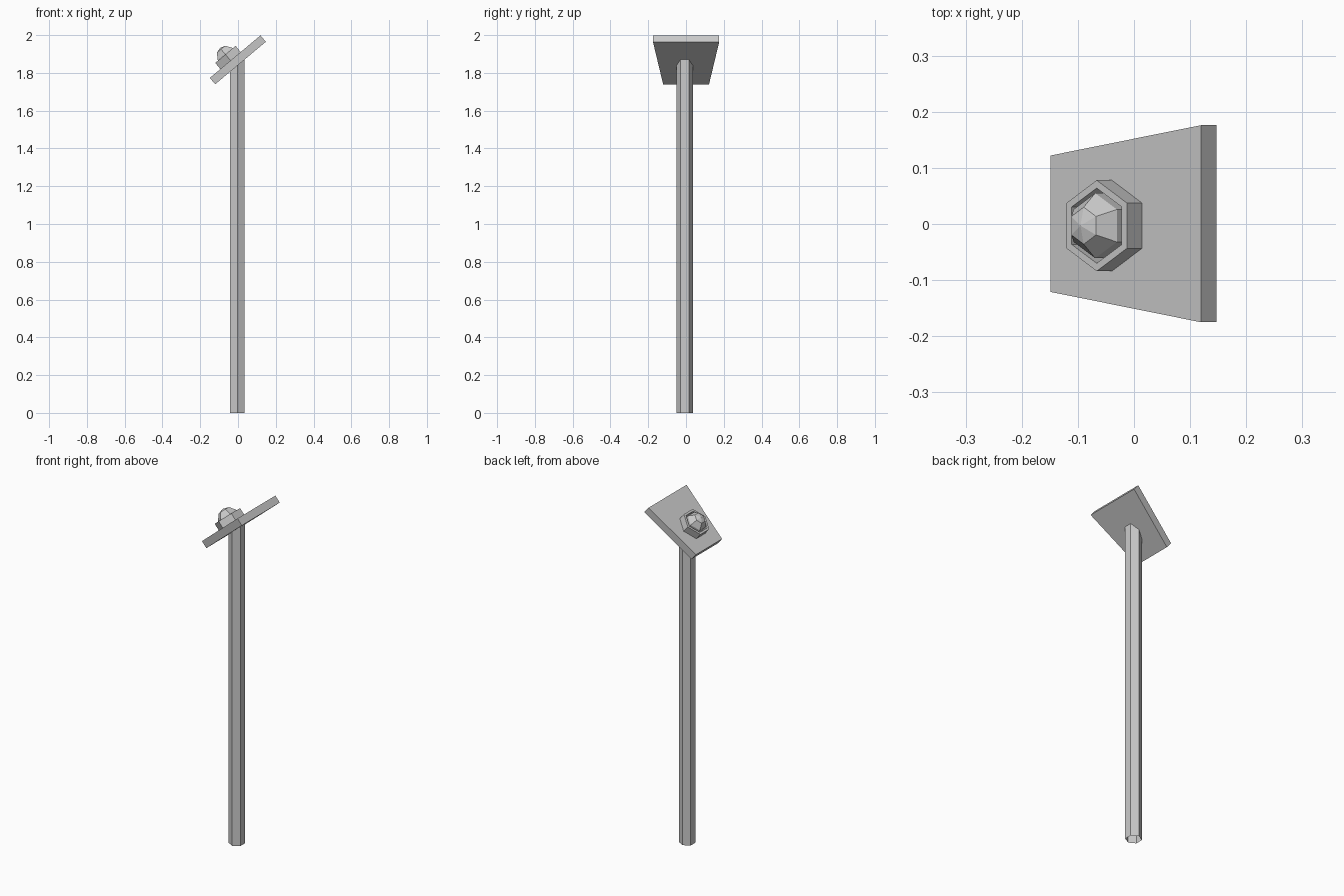
import bpy, bmesh, math
from mathutils import Matrix, Vector

if "Cube" in bpy.data.objects:
    bpy.data.objects.remove(bpy.data.objects["Cube"])

TILT = math.radians(40)
SLOPE = math.tan(TILT)


def make(name, bm, matrix=None):
    bmesh.ops.recalc_face_normals(bm, faces=bm.faces)
    me = bpy.data.meshes.new(name)
    bm.to_mesh(me)
    bm.free()
    ob = bpy.data.objects.new(name, me)
    bpy.context.collection.objects.link(ob)
    if matrix:
        ob.matrix_world = matrix
    return ob


def hexagon(bm, r, z):
    # six corners, two of them on the y axis
    return [bm.verts.new((r * math.sin(i * math.pi / 3), r * math.cos(i * math.pi / 3), z))
            for i in range(6)]


def lathe_hex(bm, profile, closed=False):
    rings = [hexagon(bm, r, z) for r, z in profile]
    pairs = list(zip(rings, rings[1:]))
    if closed:
        pairs.append((rings[-1], rings[0]))
    for a, b in pairs:
        for i in range(6):
            j = (i + 1) % 6
            bm.faces.new((a[i], a[j], b[j], b[i]))
    return rings


# hexagonal pole, open at the bottom, top cut to the slope of the plate
bm = bmesh.new()
rings = lathe_hex(bm, [(0.044, 0), (0.044, 1.85)])
for v in rings[1]:
    v.co.z += v.co.x * SLOPE
bm.faces.new(rings[1])
make("pole", bm, Matrix.Translation((-0.003, -0.007, 0)))

# tapered sloping plate, local z = 0 is its upper face
frame = Matrix.Translation((-0.015, 0, 1.886)) @ Matrix.Rotation(-TILT, 4, 'Y')
bm = bmesh.new()
outline = [(-0.175, -0.121), (0.175, -0.175), (0.175, 0.176), (-0.175, 0.122)]
face = bm.faces.new([bm.verts.new((x, y, 0)) for x, y in outline])
ext = bmesh.ops.extrude_face_region(bm, geom=[face])
bmesh.ops.translate(bm, vec=(0, 0, -0.044),
                    verts=[v for v in ext["geom"] if isinstance(v, bmesh.types.BMVert)])
make("sloping_plate", bm, frame)

knob_frame = frame @ Matrix.Translation((-0.032, -0.003, 0))

# raised hexagonal collar
bm = bmesh.new()
lathe_hex(bm, [(0.081, -0.01), (0.081, 0.042), (0.067, 0.042), (0.067, -0.01)], closed=True)
make("button_collar", bm, knob_frame)

# faceted domed button
bm = bmesh.new()
rings = lathe_hex(bm, [(0.058, -0.01), (0.058, 0.046), (0.033, 0.078)])
bm.faces.new(rings[0])
apex = bm.verts.new((0, 0, 0.087))
for i in range(6):
    bm.faces.new((rings[-1][i], rings[-1][(i + 1) % 6], apex))
make("domed_button", bm, knob_frame)
